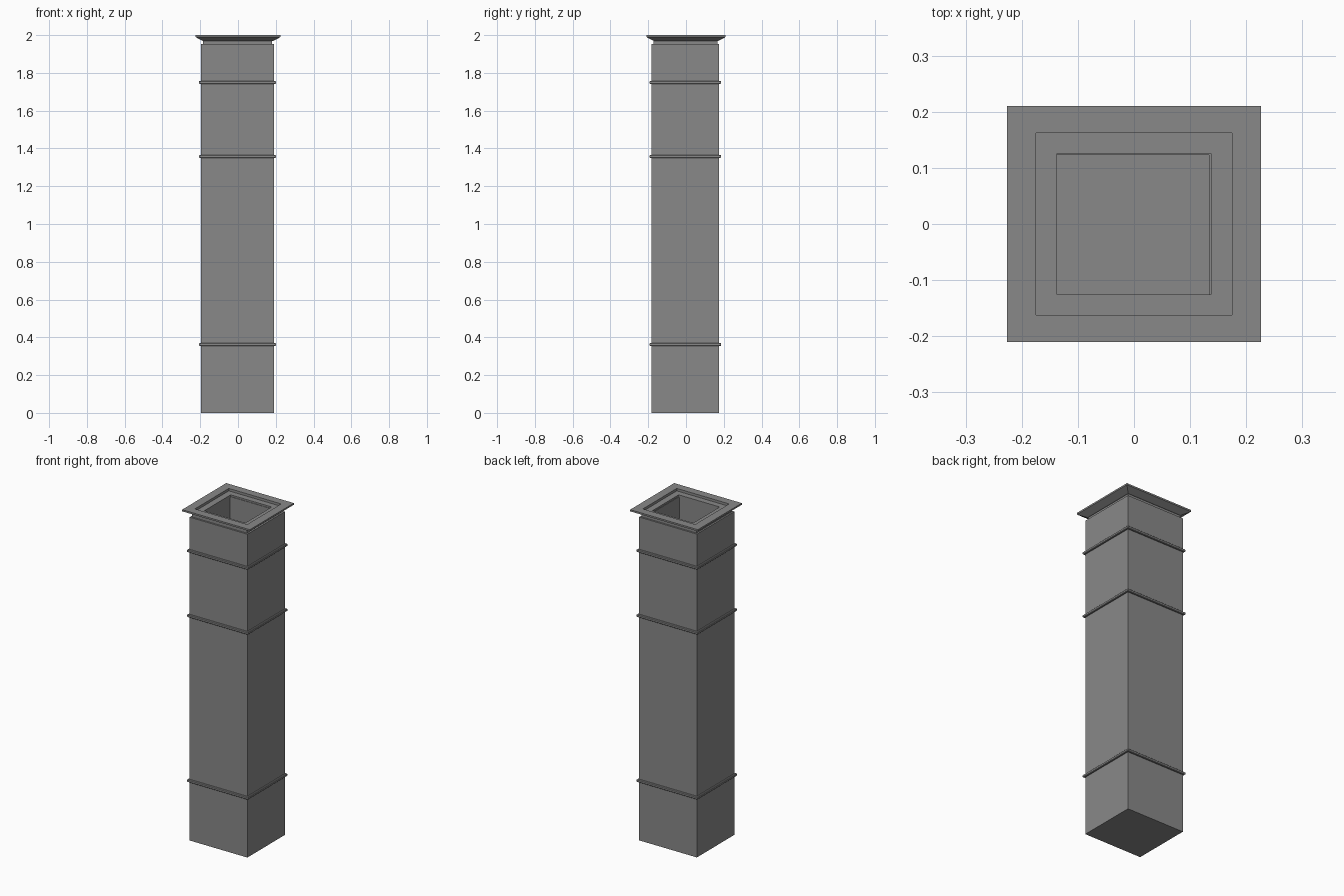
import bpy

cube = bpy.data.objects.get("Cube")
if cube:
    bpy.data.objects.remove(cube, do_unlink=True)

# Single grey metal colour
grey = bpy.data.materials.new("duct_grey")
grey.use_nodes = True
colour = (0.25, 0.25, 0.25, 1)
grey.diffuse_color = colour
grey.node_tree.nodes["Principled BSDF"].inputs["Base Color"].default_value = colour


def loft(name, profile, centre=(0, 0), ring=True):
    """Sweep (half x, half y, z) around a rectangle; a ring closes on itself, else both ends are capped."""
    cx, cy = centre
    verts = [(cx + sx * hx, cy + sy * hy, z) for hx, hy, z in profile
             for sx, sy in ((-1, -1), (1, -1), (1, 1), (-1, 1))]
    n = len(profile)
    faces = []
    for i in range(n if ring else n - 1):
        a, b = i * 4, (i + 1) % n * 4
        for k in range(4):
            m = (k + 1) % 4
            faces.append((a + k, a + m, b + m, b + k))
    if not ring:
        faces.append((3, 2, 1, 0))
        faces.append(tuple(range(n * 4 - 4, n * 4)))
    mesh = bpy.data.meshes.new(name)
    mesh.from_pydata(verts, [], faces)
    mesh.materials.append(grey)
    obj = bpy.data.objects.new(name, mesh)
    bpy.context.collection.objects.link(obj)
    return obj


offset = (-0.003, -0.003)
hole = (0.137, 0.126)

# Hollow square shaft with a closed base
loft("shaft", [(0.193, 0.179, 0), (0.193, 0.179, 1.952),
               (*hole, 1.952), (*hole, 0.02)], offset, ring=False)

# Narrow neck under the cap
loft("neck", [(0.183, 0.169, 1.952), (0.183, 0.169, 1.975),
              (*hole, 1.975), (*hole, 1.952)], offset)

# Flared cap with a shallow inner ledge
loft("cap", [(*hole, 1.97), (0.187, 0.173, 1.97), (0.226, 0.21, 1.99),
             (0.226, 0.21, 2.0), (0.175, 0.162, 2.0),
             (0.175, 0.162, 1.985), (*hole, 1.985)])

# Thin joint bands around the shaft
for name, z in (("lower_band", 0.362), ("middle_band", 1.358), ("upper_band", 1.75)):
    loft(name, [(0.19, 0.176, z - 0.008), (0.2, 0.186, z - 0.008),
                (0.203, 0.189, z - 0.005), (0.203, 0.189, z + 0.005),
                (0.2, 0.186, z + 0.008), (0.19, 0.176, z + 0.008)], offset)
